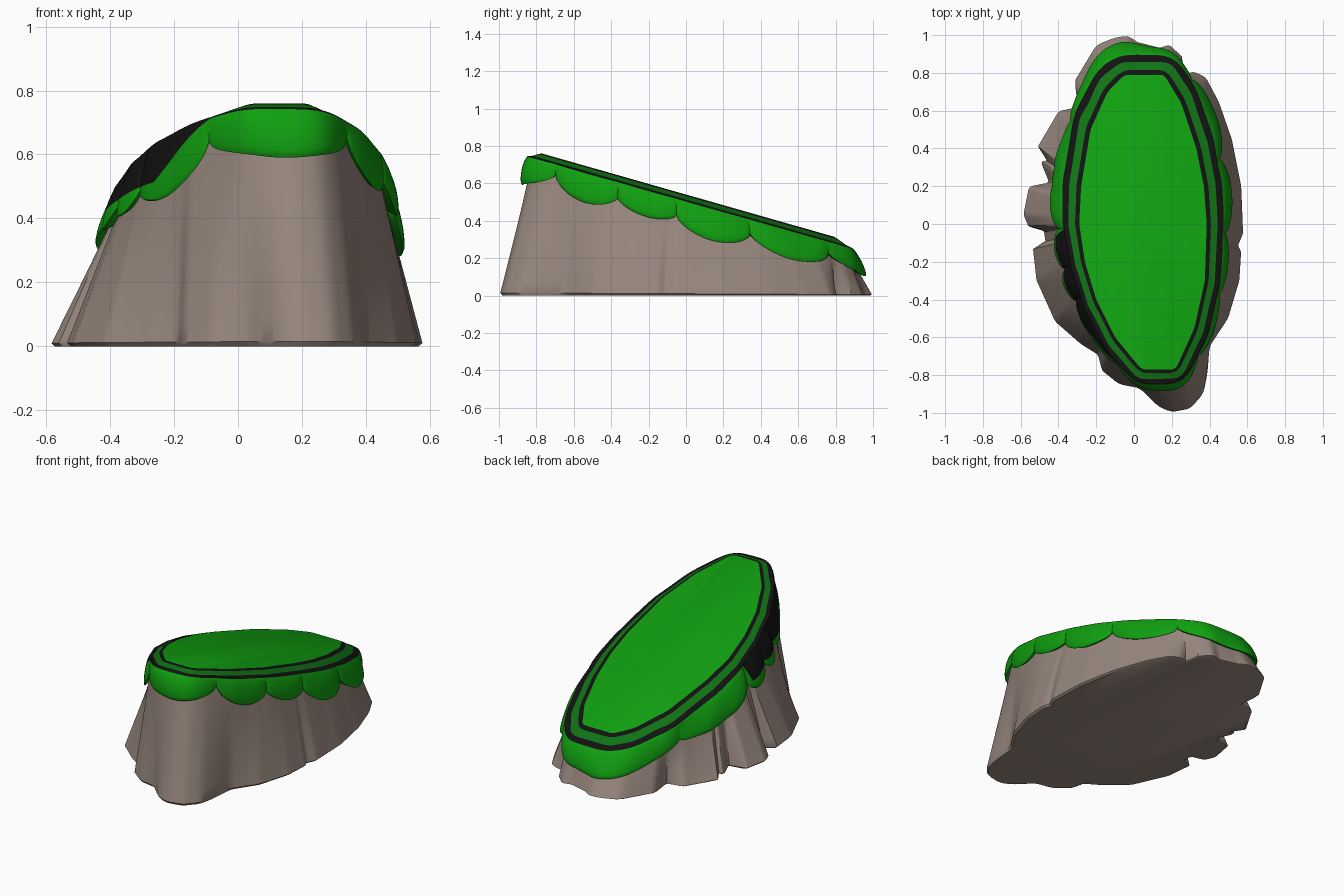
import bpy
import bmesh
from math import sin, pi, radians, degrees, atan2, cos, hypot, sqrt

cube = bpy.data.objects.get("Cube")
if cube:
    bpy.data.objects.remove(cube)

N = 360          # samples around the outline, one per degree
SLOPE = 0.285    # fall of the top from front to back


def material(name, rgb):
    mat = bpy.data.materials.new(name)
    mat.use_nodes = True
    color = (*rgb, 1)
    mat.diffuse_color = color
    bsdf = mat.node_tree.nodes["Principled BSDF"]
    bsdf.inputs["Base Color"].default_value = color
    bsdf.inputs["Roughness"].default_value = 0.8
    return mat


stone = material("stone", (0.314, 0.246, 0.209))
grass = material("grass green", (0.005, 0.35, 0.005))
shade = material("dark green", (0.005, 0.17, 0.007))
black = material("black", (0.006, 0.006, 0.006))


def radii(points):
    """Turn an outline into one radius per degree around the centre."""
    polar = sorted((degrees(atan2(y, x)) % 360, x, y) for x, y in points)
    last, first = polar[-1], polar[0]
    polar = [(last[0] - 360, *last[1:])] + polar + [(first[0] + 360, *first[1:])]
    out = []
    for i in range(N):
        for (a, ax, ay), (b, bx, by) in zip(polar, polar[1:]):
            if a <= i < b:
                c, s = cos(radians(i)), sin(radians(i))
                cross = ax * by - ay * bx
                out.append(cross / (c * (by - ay) - s * (bx - ax)))
                break
    return out


def smooth(values, width, passes=2):
    for _ in range(passes):
        values = [sum(values[(i + k) % N] for k in range(-width, width + 1)) / (2 * width + 1)
                  for i in range(N)]
    return values


def widen(values, amount):
    """Offset an outline by a distance along its normal."""
    out = []
    for i, r in enumerate(values):
        slope = (values[(i + 2) % N] - values[i - 2]) / radians(4)
        d = amount * (0.88 + 0.14 * sin(radians(i)))
        out.append(r + d * min(hypot(r, slope) / r, 2))
    return smooth(out, 2, 1)


def ring(rs, zs):
    return [(r * cos(radians(i)), r * sin(radians(i)), z) for i, (r, z) in enumerate(zip(rs, zs))]


def loft(name, rings, mats, pick):
    """Skin closed rings from bottom to top and cap both ends."""
    bm = bmesh.new()
    loops = [[bm.verts.new(p) for p in r] for r in rings]
    for row, (low, high) in enumerate(zip(loops, loops[1:])):
        for i in range(N):
            j = (i + 1) % N
            face = bm.faces.new((low[i], low[j], high[j], high[i]))
            face.material_index = pick(row)
    bm.faces.new(loops[-1])
    bm.faces.new(loops[0][::-1])
    mesh = bpy.data.meshes.new(name)
    bm.to_mesh(mesh)
    bm.free()
    for m in mats:
        mesh.materials.append(m)
    obj = bpy.data.objects.new(name, mesh)
    bpy.context.collection.objects.link(obj)
    bpy.ops.object.select_all(action="DESELECT")
    obj.select_set(True)
    bpy.context.view_layer.objects.active = obj
    bpy.ops.object.shade_smooth_by_angle(angle=radians(35))
    return obj


# Outline of the rock foot, with its notches, and of the flat lawn
foot = smooth(radii([
    (.58, -.05), (.57, .2), (.52, .45), (.45, .65), (.38, .78), (.31, .81), (.25, .78),
    (.27, .87), (.18, .96), (.15, .93), (0, .97), (-.02, 1), (-.1, .99), (-.2, .95), (-.32, .75),
    (-.29, .62), (-.4, .6), (-.52, .4), (-.5, .34), (-.44, .33), (-.45, .22), (-.56, .2),
    (-.59, .05), (-.56, -.02), (-.48, -.03), (-.47, -.1), (-.54, -.12), (-.52, -.3),
    (-.42, -.52), (-.28, -.64), (-.18, -.7), (-.18, -.77), (-.08, -.85), (.03, -.87),
    (.13, -.97), (.2, -1), (.3, -.98), (.37, -.9), (.39, -.79), (.4, -.65), (.5, -.5),
    (.56, -.3), (.57, -.14), (.55, -.12)]), 1, 1)
lawn = smooth(radii([
    (.385, 0), (.37, .2), (.33, .4), (.25, .64), (.16, .79), (-.05, .79), (-.14, .7),
    (-.23, .5), (-.28, .2), (-.29, 0), (-.26, -.2), (-.2, -.4), (-.1, -.6), (.04, -.77),
    (.22, -.77), (.32, -.55), (.375, -.3)]), 1, 1)
brim = smooth(widen(lawn, 0.095), 3)


def top_z(rs, drop=0):
    return [0.54 - SLOPE * r * sin(radians(i)) - drop for i, r in enumerate(rs)]


# Rock: straight walls from the foot to the brim, notches fading upwards
brim_z = top_z(brim)
wall_top = [r - 0.02 for r in brim]
wall_z = [z - 0.05 for z in brim_z]
foot_soft = smooth(foot, 10)
notch = [a - b for a, b in zip(foot, foot_soft)]
ridge = smooth([max(n, 0) for n in notch], 3, 1)


def wall(i, z, detail):
    u = min(max(z / wall_z[i], 0), 1)
    return foot_soft[i] * (1 - u) + wall_top[i] * u + detail[i] * (1 - u) ** 1.2


rows = [ring([r - 0.015 for r in foot], [0] * N)]
for k in range(13):
    u = 0.02 + 0.98 * k / 12
    zs = [u * z for z in wall_z]
    rows.append(ring([wall(i, z, notch) for i, z in enumerate(zs)], zs))
loft("rock", rows, [stone], lambda row: 0)

# Hanging grass lobes: start angle, drop at the start, drop at the middle
LOBES = [(-64, .09, .19), (-39, .12, .175), (-6, .125, .21), (37, .115, .2), (68, .1, .185),
         (122, .13, .2), (184, .14, .21), (213, .15, .215), (233, .16, .23), (263, .11, .19)]
ends = LOBES[1:] + [(LOBES[0][0] + 360, LOBES[0][1], 0)]
drop, puff = [], []
for i in range(N):
    a = i if i < 296 else i - 360
    for (a0, d0, mid), (a1, d1, _) in zip(LOBES, ends):
        if a0 <= a < a1:
            t = (a - a0) / (a1 - a0)
            bump = sin(pi * t) ** 0.6
            base = d0 + (d1 - d0) * t
            drop.append(base + (mid - base) * bump)
            puff.append(bump)
            break

# Black stain spilling over the brim on the right flank
stain = []
for i in range(N):
    reach = max(0, min(1, (i - 184) / 5, (264 - i) / 20))
    full = 1 - (0.01 + 0.05 * puff[i]) / (drop[i] - 0.04)
    stain.append(max(0.02, reach * full))


def skirt(fraction):
    """Ring at a fraction of the way down the hanging grass."""
    rs, zs = [], []
    for i in range(N):
        s = fraction(i)
        z = max(brim_z[i] - 0.035 - (drop[i] - 0.035) * s, 0.03)
        belly = sqrt(max(0, 1 - ((s - 0.55) / 0.55) ** 2)) if s < 1 else 0.45
        rs.append(wall(i, z, ridge) + 0.02 - 0.008 * s + (0.008 + 0.022 * puff[i]) * belly)
        zs.append(z)
    return rs, zs


STEPS = 8
lip_r, lip_z = skirt(lambda i: 1)
layers = [ring([r - 0.05 for r in lip_r], [z + 0.025 for z in lip_z])]
for k in range(STEPS):
    f = 1 - (k / STEPS) ** 1.3
    layers.append(ring(*skirt(lambda i: stain[i] + (1 - stain[i]) * f)))
colors = [0] * STEPS
for f in (1, 0.66, 0.33):
    layers.append(ring(*skirt(lambda i: stain[i] * f)))
colors += [2] * 3
colors[STEPS - 1] = 0

# Stepped border bands and the flat lawn
for offset, fall in ((0.095, 0.033), (0.066, 0.027), (0.025, 0.008), (0, 0)):
    rs = brim if offset > 0.09 else widen(lawn, offset) if offset else lawn
    layers.append(ring(rs, top_z(rs, fall)))
colors = [0] * (STEPS + 1) + [2] * 4 + [1, 2]
loft("grass_cap", layers, [grass, shade, black], lambda row: colors[row])
